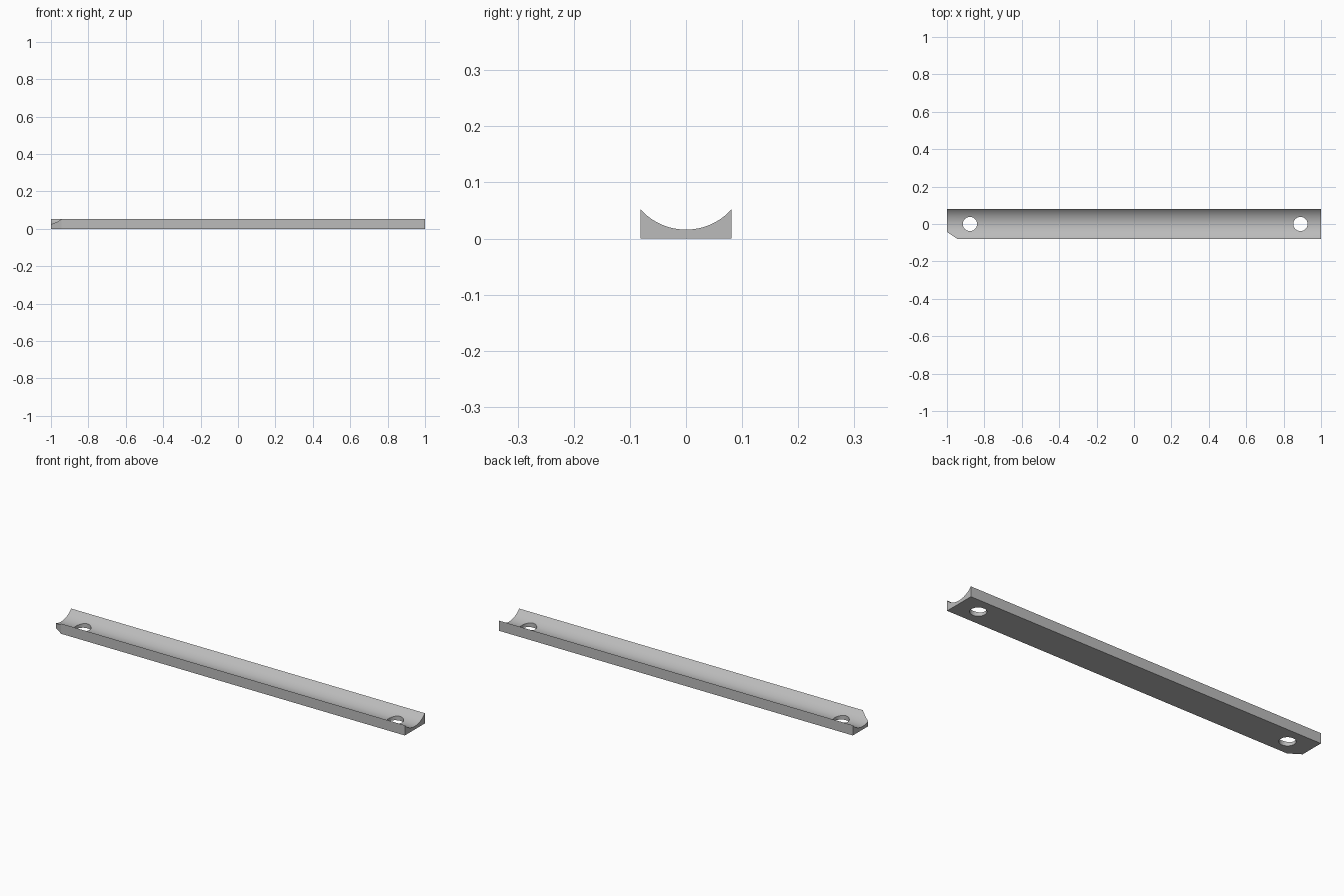
import bpy, bmesh, math
from mathutils import Vector

if "Cube" in bpy.data.objects:
    bpy.data.objects.remove(bpy.data.objects["Cube"], do_unlink=True)

HALF_LENGTH, HALF_WIDTH = 1.0, 0.081
EDGE_HEIGHT, FLOOR_HEIGHT = 0.052, 0.016
HOLE_RADIUS = 0.038
ARC_STEPS = 32

# Plain grey finish
grey = bpy.data.materials.new("plain_grey")
grey.use_nodes = True
colour = (0.5, 0.5, 0.5, 1)
grey.diffuse_color = colour
grey.node_tree.nodes["Principled BSDF"].inputs["Base Color"].default_value = colour

# Cross-section: flat base with a circular trough on top
sag = EDGE_HEIGHT - FLOOR_HEIGHT
radius = (HALF_WIDTH ** 2 + sag ** 2) / (2 * sag)
spread = math.asin(HALF_WIDTH / radius)
profile = [(-HALF_WIDTH, 0), (HALF_WIDTH, 0)]
for i in range(ARC_STEPS + 1):
    a = spread * (1 - 2 * i / ARC_STEPS)
    profile.append((radius * math.sin(a), FLOOR_HEIGHT + radius * (1 - math.cos(a))))

# Extrude the section along the strip
bm = bmesh.new()
section = bm.faces.new([bm.verts.new((-HALF_LENGTH, y, z)) for y, z in profile])
extruded = bmesh.ops.extrude_face_region(bm, geom=[section], use_keep_orig=True)
moved = [v for v in extruded["geom"] if isinstance(v, bmesh.types.BMVert)]
bmesh.ops.translate(bm, verts=moved, vec=(2 * HALF_LENGTH, 0, 0))

# Clip the front right corner
start, end = Vector((-HALF_LENGTH, -0.043, 0)), Vector((-0.943, -HALF_WIDTH, 0))
along = end - start
outward = Vector((along.y, -along.x, 0)).normalized()
cut = bmesh.ops.bisect_plane(bm, geom=bm.verts[:] + bm.edges[:] + bm.faces[:],
                             plane_co=start, plane_no=outward, clear_outer=True)
rim = [e for e in cut["geom_cut"] if isinstance(e, bmesh.types.BMEdge)]
bmesh.ops.edgeloop_fill(bm, edges=rim)
bmesh.ops.recalc_face_normals(bm, faces=bm.faces[:])

mesh = bpy.data.meshes.new("trough_strip")
bm.to_mesh(mesh)
bm.free()
strip = bpy.data.objects.new("trough_strip", mesh)
bpy.context.collection.objects.link(strip)
mesh.materials.append(grey)

# Drill the two screw holes
for x in (-0.877, 0.89):
    bpy.ops.mesh.primitive_cylinder_add(vertices=48, radius=HOLE_RADIUS, depth=0.3,
                                        location=(x, 0, 0))
    drill = bpy.context.object
    drill.name = "hole_cutter"
    drill.hide_render = True
    drill.data.materials.append(grey)
    bpy.ops.object.select_all(action="DESELECT")
    strip.select_set(True)
    bpy.context.view_layer.objects.active = strip
    hole = strip.modifiers.new("screw_hole", "BOOLEAN")
    hole.operation = "DIFFERENCE"
    hole.solver = "EXACT"
    hole.object = drill
    bpy.ops.object.modifier_apply(modifier=hole.name)
    bpy.data.objects.remove(drill, do_unlink=True)

# Smooth trough and hole walls, crisp edges
bpy.ops.object.shade_smooth_by_angle(angle=math.radians(25))
